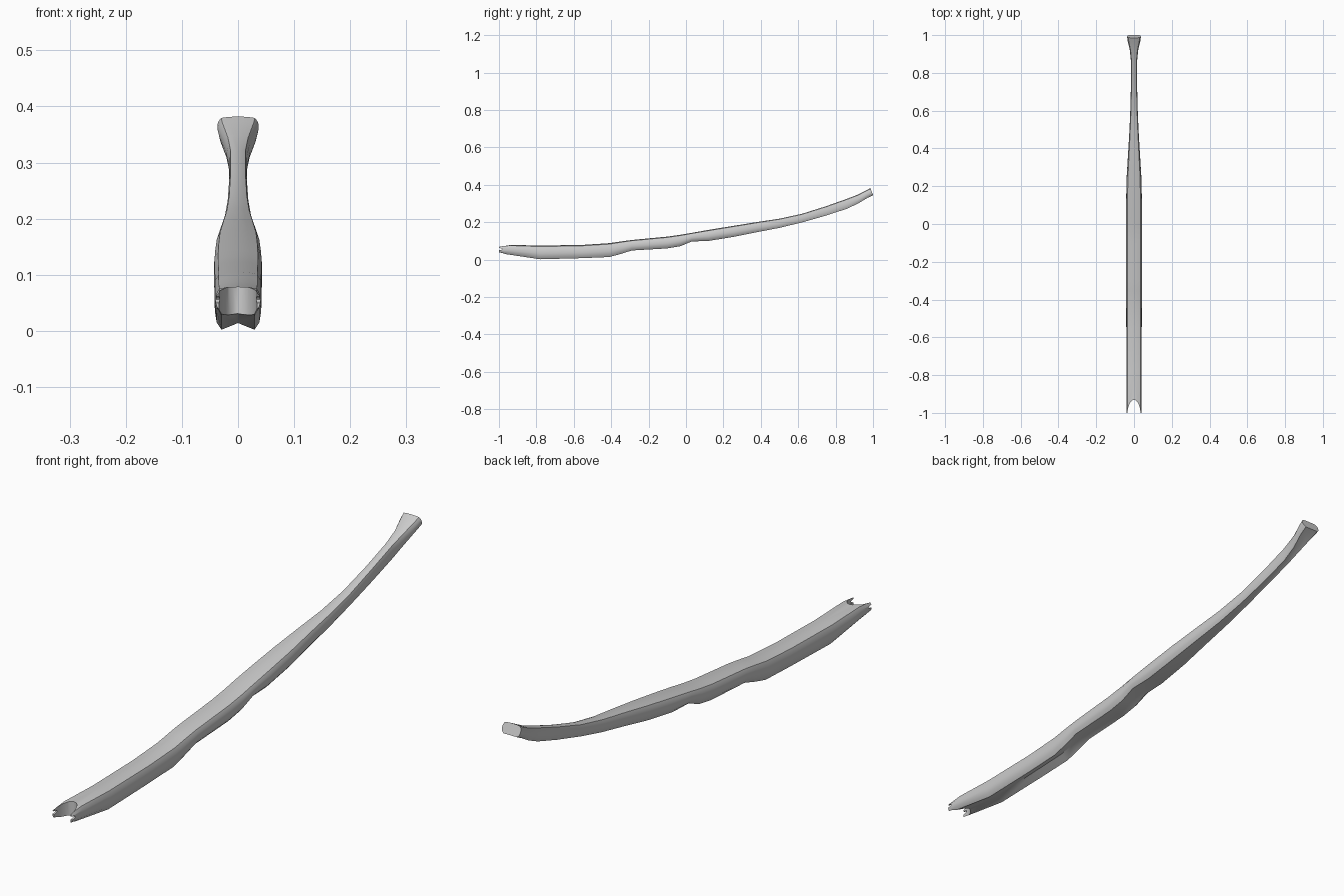
import bpy, bmesh, math

if "Cube" in bpy.data.objects:
    bpy.data.objects.remove(bpy.data.objects["Cube"])

# stations: y, bottom z, top z, half width, arch of the underside
STATIONS = [
    (-1.00, .035, .072, .040, .004), (-.94, .026, .079, .041, .006),
    (-.78, .002, .075, .041, .012), (-.55, .008, .079, .041, .014),
    (-.41, .014, .088, .042, .014), (-.35, .030, .097, .042, .010),
    (-.29, .049, .105, .042, .006), (-.10, .060, .123, .043, .005),
    (-.03, .072, .133, .043, .004), (.03, .097, .143, .043, .003),
    (.12, .100, .159, .042, .003), (.25, .121, .180, .039, .003),
    (.38, .147, .201, .031, .003), (.50, .170, .219, .024, .002),
    (.62, .199, .245, .019, .002), (.75, .236, .286, .016, .002),
    (.86, .272, .325, .016, .002), (.92, .300, .348, .022, .002),
    (.97, .330, .374, .034, .001), (.993, .345, .382, .037, 0)]

# right half of the cross-section: fraction of width, fraction of height
HALF = [(.72, 0), (.93, .18), (1, .42), (.97, .72), (.82, .93), (.45, .985)]


def section(y, zb, zt, w, arch):
    h = zt - zb
    tilt = .015 if y > .98 else 0
    right = [(w * a, y + tilt * (.5 - b), zb + h * b) for a, b in HALF]
    left = [(-x, py, z) for x, py, z in reversed(right)]
    return [(0, y + tilt / 2, zb + arch)] + right + [(0, y - tilt / 2, zt)] + left


# lofted body
bm = bmesh.new()
rings = [[bm.verts.new(p) for p in section(*s)] for s in STATIONS]
n = len(rings[0])
for a, b in zip(rings, rings[1:]):
    for i in range(n):
        bm.faces.new((a[i], a[(i + 1) % n], b[(i + 1) % n], b[i]))
bm.faces.new(rings[0])
bm.faces.new(rings[-1])
bmesh.ops.recalc_face_normals(bm, faces=bm.faces)
mesh = bpy.data.meshes.new("curved_limb")
bm.to_mesh(mesh)
bm.free()
limb = bpy.data.objects.new("curved_limb", mesh)
bpy.context.collection.objects.link(limb)


def cut(name, location, scale, rotation):
    bpy.ops.mesh.primitive_cylinder_add(vertices=24, radius=1, depth=1,
                                        location=location, rotation=rotation)
    tool = bpy.context.object
    tool.name = name
    tool.scale = scale
    tool.hide_render = True
    tool.display_type = 'WIRE'
    tool.hide_set(True)
    mod = limb.modifiers.new(name, 'BOOLEAN')
    mod.operation = 'DIFFERENCE'
    mod.solver = 'EXACT'
    mod.object = tool


# forked front end and the small nick in each prong
cut("fork_cutter", (0, -1.003, .05), (.034, .072, .3), (0, 0, 0))
cut("prong_nick_cutter", (0, -1.003, .056), (.006, .02, .3), (0, math.pi / 2, 0))

# bake the cuts, then smooth
bpy.context.view_layer.objects.active = limb
limb.select_set(True)
for mod in list(limb.modifiers):
    bpy.ops.object.modifier_apply(modifier=mod.name)
for tool in [o for o in bpy.data.objects if o.name.endswith("_cutter")]:
    bpy.data.objects.remove(tool)
bpy.ops.object.select_all(action='DESELECT')
limb.select_set(True)
bpy.context.view_layer.objects.active = limb
bpy.ops.object.shade_smooth_by_angle(angle=math.radians(35))
